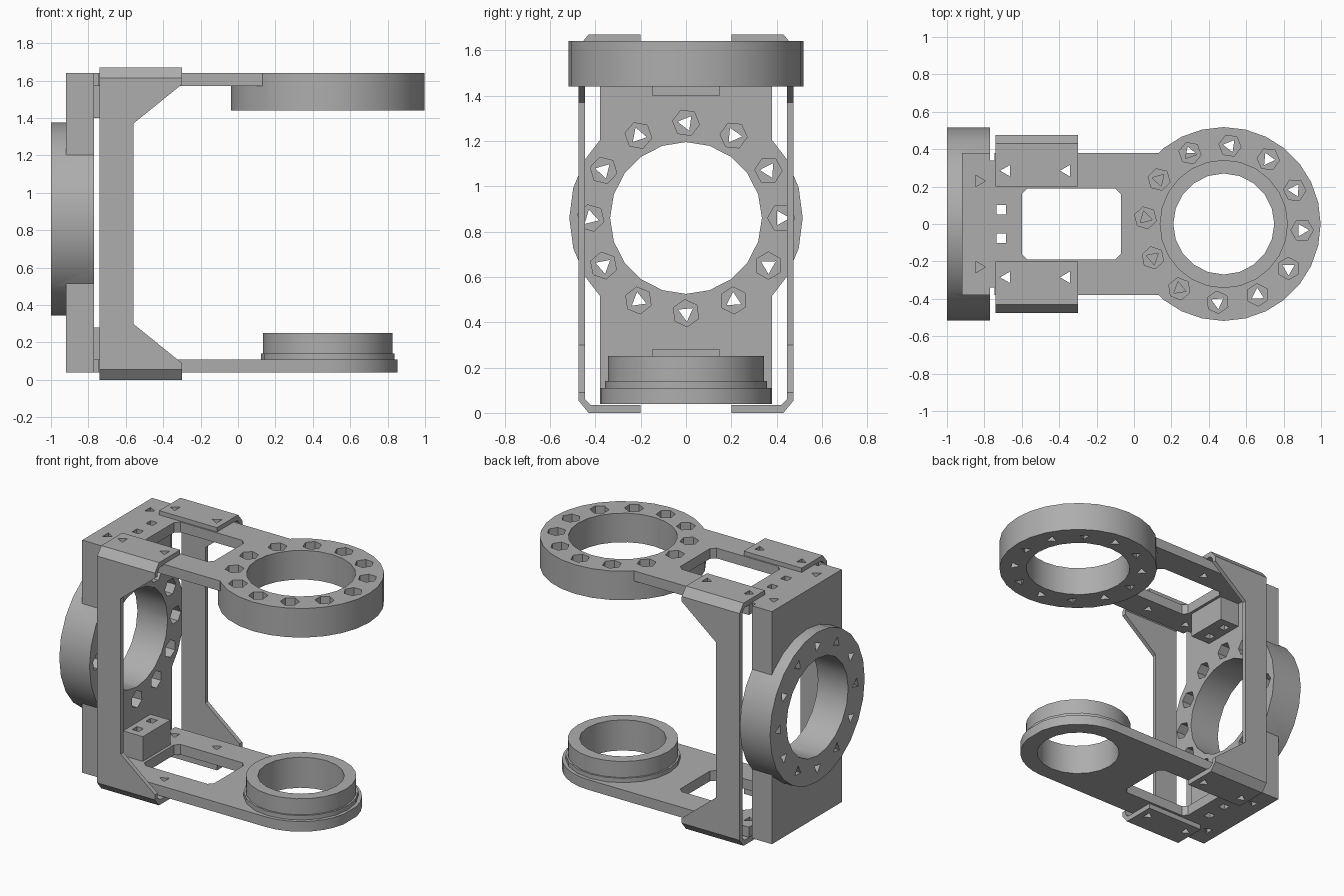
import bpy, bmesh
from math import cos, sin, pi, radians

cube = bpy.data.objects.get("Cube")
if cube:
    bpy.data.objects.remove(cube)

grey = bpy.data.materials.new("plain_grey")
grey.use_nodes = True
grey.diffuse_color = (0.42, 0.42, 0.42, 1)
grey.node_tree.nodes["Principled BSDF"].inputs["Base Color"].default_value = (0.42, 0.42, 0.42, 1)

RING_X, MID_Z = 0.48, 0.86      # arm ring centre, back ring height
SCREWS = [(-0.68, 0.285), (-0.36, 0.285), (-0.68, -0.285), (-0.36, -0.285)]


def ngon(cx, cy, r, n, phase=0.0):
    return [(cx + r * cos(phase + 2 * pi * i / n), cy + r * sin(phase + 2 * pi * i / n)) for i in range(n)]


def rect(x0, x1, y0, y1):
    return [(x0, y0), (x1, y0), (x1, y1), (x0, y1)]


def prism(name, outlines, axis, lo, hi):
    """Extrude one or more separate outlines along an axis."""
    place = {"x": lambda a, b, h: (h, a, b), "y": lambda a, b, h: (a, h, b),
             "z": lambda a, b, h: (a, b, h)}[axis]
    bm = bmesh.new()
    for pts in outlines:
        low = [bm.verts.new(place(a, b, lo)) for a, b in pts]
        high = [bm.verts.new(place(a, b, hi)) for a, b in pts]
        bm.faces.new(low)
        bm.faces.new(high)
        for i in range(len(pts)):
            j = (i + 1) % len(pts)
            bm.faces.new((low[i], low[j], high[j], high[i]))
    bmesh.ops.recalc_face_normals(bm, faces=bm.faces)
    mesh = bpy.data.meshes.new(name)
    bm.to_mesh(mesh)
    bm.free()
    mesh.materials.append(grey)
    obj = bpy.data.objects.new(name, mesh)
    bpy.context.collection.objects.link(obj)
    return obj


def select(obj):
    bpy.ops.object.select_all(action="DESELECT")
    obj.select_set(True)
    bpy.context.view_layer.objects.active = obj


def combine(obj, other, operation):
    select(obj)
    mod = obj.modifiers.new("combine", "BOOLEAN")
    mod.operation, mod.solver, mod.object = operation, "EXACT", other
    bpy.ops.object.modifier_apply(modifier=mod.name)
    bpy.data.objects.remove(other)


def cut(obj, outlines, axis, lo, hi):
    combine(obj, prism("cutter", outlines, axis, lo, hi), "DIFFERENCE")


def join(obj, outlines, axis, lo, hi):
    combine(obj, prism("addition", outlines, axis, lo, hi), "UNION")


def smooth(obj):
    select(obj)
    bpy.ops.object.shade_smooth_by_angle(angle=radians(30))


def bolt_circle(obj, cx, cy, axis, lo, hi, deep, start):
    """Twelve nut pockets, each with a narrow hole right through."""
    spots = [(cx + 0.42 * cos(start + i * pi / 6), cy + 0.42 * sin(start + i * pi / 6)) for i in range(12)]
    cut(obj, [ngon(a, b, 0.06, 6, i) for i, (a, b) in enumerate(spots)], axis, deep, hi + 0.1)
    cut(obj, [ngon(a, b, 0.038, 3, i) for i, (a, b) in enumerate(spots)], axis, lo - 0.1, hi + 0.1)


def arm_outline(end):
    half = [(-0.77, 0.34), (-0.745, 0.34), (-0.745, 0.38)] + end
    return [(x, -y) for x, y in half] + [(x, y) for x, y in reversed(half)]


def arm_openings(obj, lo, hi):
    """Window with clipped corners, bracket screw holes and block screw holes."""
    w, c = 0.19, 0.03
    side = [(-0.6, w - c), (-0.6 + c, w), (-0.07 - c, w), (-0.07, w - c)]
    cut(obj, [side + [(x, -y) for x, y in reversed(side)]], "z", lo, hi)
    cut(obj, [ngon(x, y, 0.036, 3, pi) for x, y in SCREWS], "z", lo, hi)
    cut(obj, [ngon(-0.71, y, 0.036, 4, pi / 4) for y in (-0.075, 0.075)], "z", lo, hi)


# Back plate with its ring
back = prism("back_plate", [rect(-0.38, 0.38, 0.04, 1.64)], "x", -0.92, -0.77)
join(back, [ngon(0, MID_Z, 0.515, 24)], "x", -1.0, -0.77)
cut(back, [ngon(0, MID_Z, 0.335, 20)], "x", -1.2, -0.5)
bolt_circle(back, 0, MID_Z, "x", -1.0, -0.77, -0.86, 0)
for low, high in ((-0.1, 0.18), (1.5, 1.8)):
    cut(back, [ngon(-0.83, y, 0.036, 3) for y in (-0.23, 0.23)], "z", low, high)
smooth(back)

# Upper arm with its thick ring
upper = prism("upper_arm", [arm_outline([(0.13, 0.38)])], "z", 1.57, 1.64)
join(upper, [rect(-0.77, -0.62, -0.15, 0.15)], "z", 1.40, 1.60)
join(upper, [ngon(RING_X, 0, 0.518, 28)], "z", 1.44, 1.64)
cut(upper, [ngon(RING_X, 0, 0.34, 24)], "z", 1.3, 1.8)
arm_openings(upper, 1.3, 1.8)
bolt_circle(upper, RING_X, 0, "z", 1.44, 1.64, 1.55, radians(-4.5))
smooth(upper)

# Lower arm with a rounded end and a raised collar
tip = [(RING_X + 0.38 * sin(i * pi / 16), 0.38 * cos(i * pi / 16)) for i in range(8)]
lower = prism("lower_arm", [arm_outline(tip)], "z", 0.04, 0.11)
join(lower, [rect(-0.77, -0.62, -0.15, 0.15)], "z", 0.08, 0.28)
join(lower, [ngon(RING_X, 0, 0.358, 20)], "z", 0.08, 0.14)
join(lower, [ngon(RING_X, 0, 0.345, 24)], "z", 0.10, 0.25)
cut(lower, [ngon(RING_X, 0, 0.27, 20)], "z", -0.1, 0.5)
arm_openings(lower, -0.1, 0.5)
smooth(lower)

# Bent side brackets tying both arms together
H = 1.67
outer = [(0.2, 0), (0.43, 0), (0.475, 0.055)]
inner = [(0.445, 0.06), (0.42, 0.035), (0.2, 0.035)]
for label, s in (("left", 1), ("right", -1)):
    path = outer + [(y, H - z) for y, z in reversed(outer)]
    path += [(y, H - z) for y, z in reversed(inner)] + inner
    bracket = prism(label + "_bracket", [[(s * y, z) for y, z in path]], "x", -0.74, -0.3)
    opening = [(-0.56, 0.3), (-0.3, 0.09), (-0.2, 0.09), (-0.2, 1.58), (-0.3, 1.58), (-0.56, 1.37)]
    cut(bracket, [opening], "y", min(s * 0.4, s * 0.6), max(s * 0.4, s * 0.6))
    cut(bracket, [ngon(x, y, 0.036, 3, pi) for x, y in SCREWS if y * s > 0], "z", -0.2, 1.9)
